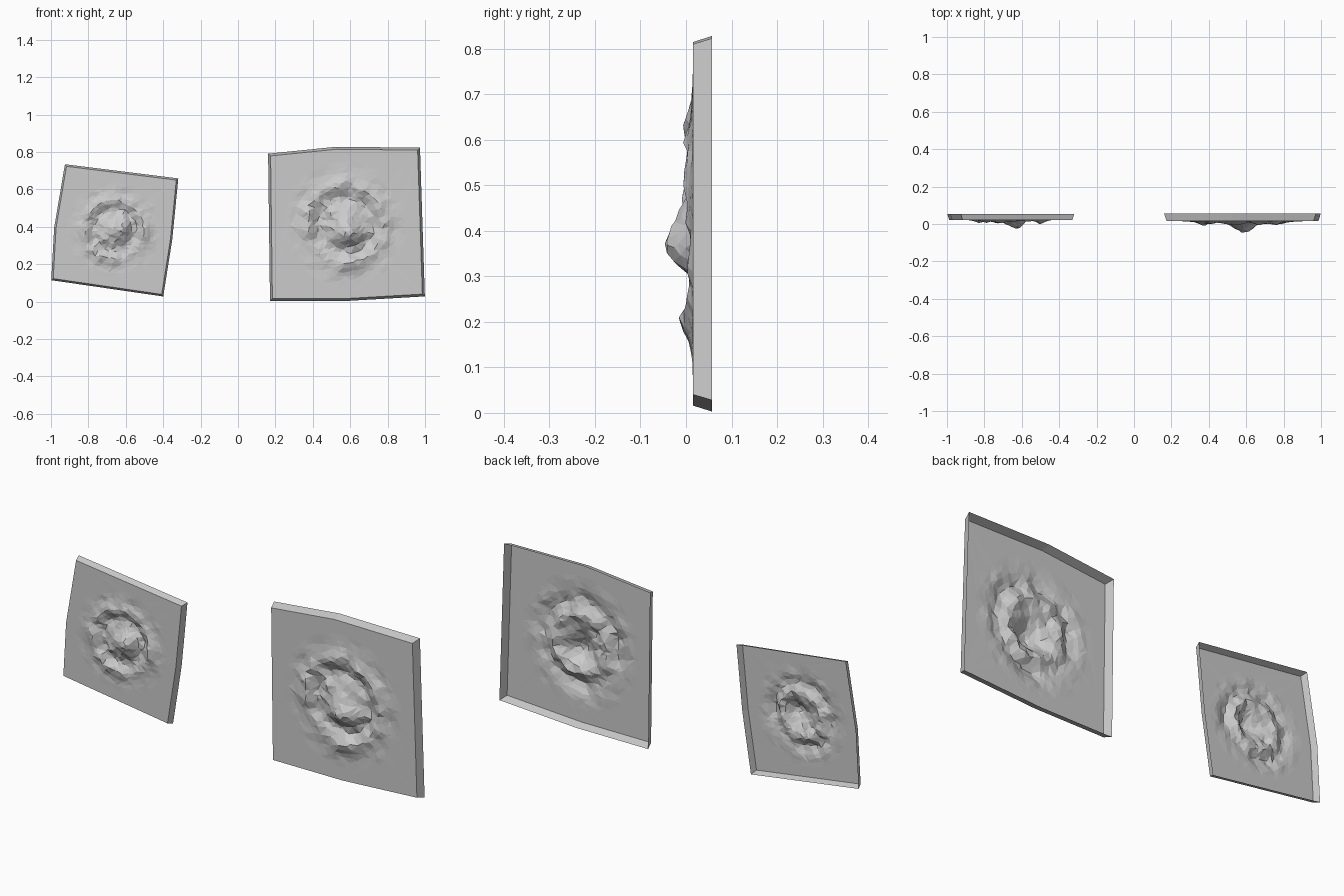
import bpy, bmesh, math, random
from mathutils import Vector, Matrix, noise
from mathutils.geometry import delaunay_2d_cdt

cube = bpy.data.objects.get("Cube")
if cube:
    bpy.data.objects.remove(cube)

random.seed(4)
grey = bpy.data.materials.new("stone_grey")
grey.use_nodes = True
colour = (0.6, 0.6, 0.6, 1)
grey.diffuse_color = colour
grey.node_tree.nodes["Principled BSDF"].inputs["Base Color"].default_value = colour

# Slab outline at the open back, measured from the slab centre
OUTLINE = [(-.415, .378), (-.405, -.41), (-.005, -.41), (.423, -.385), (.397, .41), (-.05, .415)]
FLARE = 0.968
DEPTH = 0.042
REACH = 0.33

# Broken-out lumps: centre u, v, spread u, v, height
LUMPS = [(0, -.04, .065, .055, .062), (.07, -.05, .05, .04, .016),
         (-.03, .05, .07, .05, .018), (.02, -.21, .07, .045, .026),
         (-.03, .21, .08, .05, .014), (-.19, .03, .05, .08, .012),
         (.17, .08, .04, .08, .014)]


def relief(u, v):
    r, a = math.hypot(u, v), math.atan2(v, u)
    if r >= REACH:
        return 0
    fade = min(1, (REACH - r) / 0.12)
    h = sum(k * math.exp(-((u - cu) / su) ** 2 - ((v - cv) / sv) ** 2)
            for cu, cv, su, sv, k in LUMPS)
    h += 0.010 * math.exp(-((r - .215) / .035) ** 2)      # raised rim
    h -= 0.016 * math.exp(-((r - .145) / .035) ** 2)      # sunken ring
    rays = noise.noise(Vector((math.cos(a) * 4, math.sin(a) * 4, r * 5)))
    rough = noise.noise(Vector((u * 17, v * 17, 3)))
    return (h + 0.010 * rays + 0.013 * rough) * fade


def panel_mesh():
    # Scatter points over the broken area, denser towards the middle
    points = [Vector(p) * FLARE for p in OUTLINE]
    count = len(points)
    for ring in range(15):
        r = REACH * (ring / 14) ** 1.1
        n = 1 + int(ring * 4.2)
        for i in range(n):
            a = math.tau * (i + random.uniform(-.35, .35)) / n + ring
            q = r + random.uniform(-.008, .008)
            points.append(Vector((q * math.cos(a), q * math.sin(a))))
    edges = [(i, (i + 1) % count) for i in range(count)]
    verts, _, faces, *_ = delaunay_2d_cdt(points, edges, [], 1, 1e-5)

    # Front sheet
    bm = bmesh.new()
    bv = [bm.verts.new((p.x, -relief(p.x, p.y), p.y)) for p in verts]
    for f in faces:
        bm.faces.new([bv[i] for i in f])
    bmesh.ops.recalc_face_normals(bm, faces=bm.faces)
    if sum(f.normal.y for f in bm.faces) > 0:
        bmesh.ops.reverse_faces(bm, faces=bm.faces)

    # Flared side walls, open at the back
    rim = [e for e in bm.edges if e.is_boundary]
    walls = bmesh.ops.extrude_edge_only(bm, edges=rim)["geom"]
    for v in (g for g in walls if isinstance(g, bmesh.types.BMVert)):
        v.co = Vector((v.co.x / FLARE, DEPTH, v.co.z / FLARE))
    bmesh.ops.recalc_face_normals(bm, faces=bm.faces)
    if sum(f.normal.y * f.calc_area() for f in bm.faces) > 0:
        bmesh.ops.reverse_faces(bm, faces=bm.faces)
    mesh = bpy.data.meshes.new("broken_panel")
    bm.to_mesh(mesh)
    bm.free()
    mesh.materials.append(grey)
    return mesh


# The small panel is the large one turned and shrunk
mesh = panel_mesh()
for name, place, turn, size in [("large_broken_panel", (.576, .015, .413), 0, 1),
                                ("small_broken_panel", (-.662, .022, .384), -81, .768)]:
    obj = bpy.data.objects.new(name, mesh)
    bpy.context.collection.objects.link(obj)
    obj.location = place
    obj.rotation_euler.y = math.radians(turn)
    obj.scale = (size,) * 3
